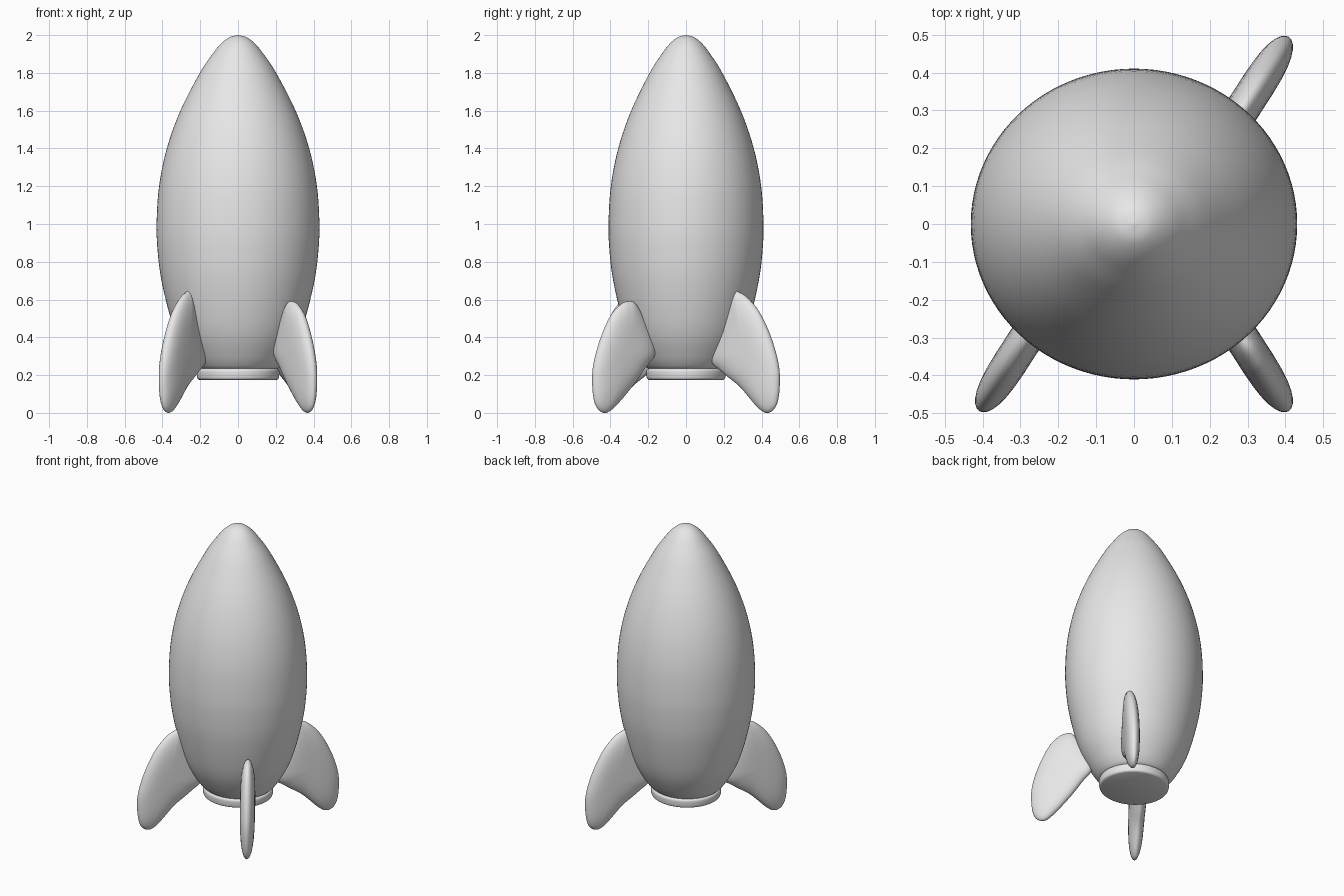
import bpy, bmesh, math
from mathutils import Vector

if "Cube" in bpy.data.objects:
    bpy.data.objects.remove(bpy.data.objects["Cube"])

grey = bpy.data.materials.new("light grey")
grey.diffuse_color = (0.8, 0.8, 0.8, 1)
grey.use_nodes = True
grey.node_tree.nodes["Principled BSDF"].inputs["Base Color"].default_value = grey.diffuse_color


def finish(bm, name, angle):
    bmesh.ops.recalc_face_normals(bm, faces=bm.faces)
    me = bpy.data.meshes.new(name)
    bm.to_mesh(me)
    bm.free()
    me.materials.append(grey)
    ob = bpy.data.objects.new(name, me)
    bpy.context.collection.objects.link(ob)
    bpy.ops.object.select_all(action='DESELECT')
    ob.select_set(True)
    bpy.context.view_layer.objects.active = ob
    bpy.ops.object.shade_smooth_by_angle(angle=math.radians(angle))
    return ob


def smooth_path(pts, steps, closed=False):
    """Catmull-Rom curve through 2D points."""
    n = len(pts)
    get = lambda i: Vector(pts[i % n] if closed else pts[max(0, min(n - 1, i))])
    out = []
    for i in range(n if closed else n - 1):
        a, b, c, d = (get(i + k) for k in (-1, 0, 1, 2))
        for s in range(steps):
            t = s / steps
            out.append(0.5 * (2 * b + (c - a) * t + (2 * a - 5 * b + 4 * c - d) * t * t
                              + (3 * b - a - 3 * c + d) * t ** 3))
    if not closed:
        out.append(get(n - 1))
    return out


def lathe(name, path, flatten, angle, seg=96):
    """Revolve (radius, z) points; y is scaled by flatten."""
    bm = bmesh.new()
    rings = []
    for r, z in path:
        if r < 0.001:
            rings.append([bm.verts.new((0, 0, z))])
        else:
            rings.append([bm.verts.new((r * math.cos(k * math.tau / seg),
                                        r * flatten * math.sin(k * math.tau / seg), z))
                          for k in range(seg)])
    for a, b in zip(rings, rings[1:]):
        for k in range(seg):
            j = (k + 1) % seg
            quad = [a[k % len(a)], a[j % len(a)], b[j % len(b)], b[k % len(b)]]
            bm.faces.new(list(dict.fromkeys(quad)))
    return finish(bm, name, angle)


# Hull: slightly oval teardrop
hull = [(0.205, 0.232), (0.228, 0.25), (0.265, 0.30), (0.32, 0.40), (0.362, 0.52),
        (0.405, 0.70), (0.425, 0.85), (0.431, 1.0), (0.418, 1.2), (0.377, 1.4),
        (0.305, 1.6), (0.202, 1.8), (0.135, 1.9), (0.09, 1.955), (0.045, 1.989), (0, 2.0)]
lathe("hull", [(0, 0.232)] + [tuple(p) for p in smooth_path(hull, 5)], 0.952, 50)

# Nozzle ring with rounded rim and flat base
ring = [(0.205, 0.175), (0.213, 0.18), (0.217, 0.19), (0.219, 0.215), (0.216, 0.228), (0.205, 0.236)]
lathe("nozzle_ring", [(0, 0.175)] + [tuple(p) for p in smooth_path(ring, 3)] + [(0, 0.236)], 0.96, 50)


def fin(name, sx, sy, outline):
    """Pillow-shaped blade: shrinking outline rings on both sides of its mid plane."""
    bm = bmesh.new()
    along = Vector((0.54, 0.84, 0)).normalized()
    side = Vector((along.y, -along.x, 0))
    root = Vector((0.281, 0.295, 0))
    loop = smooth_path(outline, 6, True)
    centre = Vector((0.335, 0.32))
    rings = []
    for k in range(-7, 8):
        t = k / 7 * math.radians(86)
        scale, h = math.cos(t) ** 0.6, 0.046 * math.sin(t)
        ring = []
        for p in loop:
            q = centre + (p - centre) * scale
            v = root + along * ((q.x - root.y) / along.y) + side * h
            ring.append(bm.verts.new((v.x * sx, v.y * sy, q.y)))
        rings.append(ring)
    n = len(loop)
    for a, b in zip(rings, rings[1:]):
        for i in range(n):
            j = (i + 1) % n
            bm.faces.new((a[i], a[j], b[j], b[i]))
    bm.faces.new(rings[0])
    bm.faces.new(rings[-1])
    return finish(bm, name, 60)


# Fins at three of the four corners, as (y, z) outlines
outer = [(0.40, 0.51), (0.455, 0.38), (0.49, 0.24), (0.492, 0.12), (0.475, 0.035),
         (0.435, 0.0), (0.385, 0.025), (0.29, 0.135)]
tall = [(0.20, 0.21), (0.13, 0.29), (0.17, 0.45), (0.245, 0.63), (0.29, 0.635), (0.345, 0.59)]
short = [(0.22, 0.235), (0.165, 0.32), (0.20, 0.45), (0.265, 0.575), (0.31, 0.59), (0.35, 0.57)]
fin("back_right_fin", 1, 1, outer + tall)
fin("front_left_fin", -1, -1, outer + tall)
fin("front_right_fin", 1, -1, outer + short)
